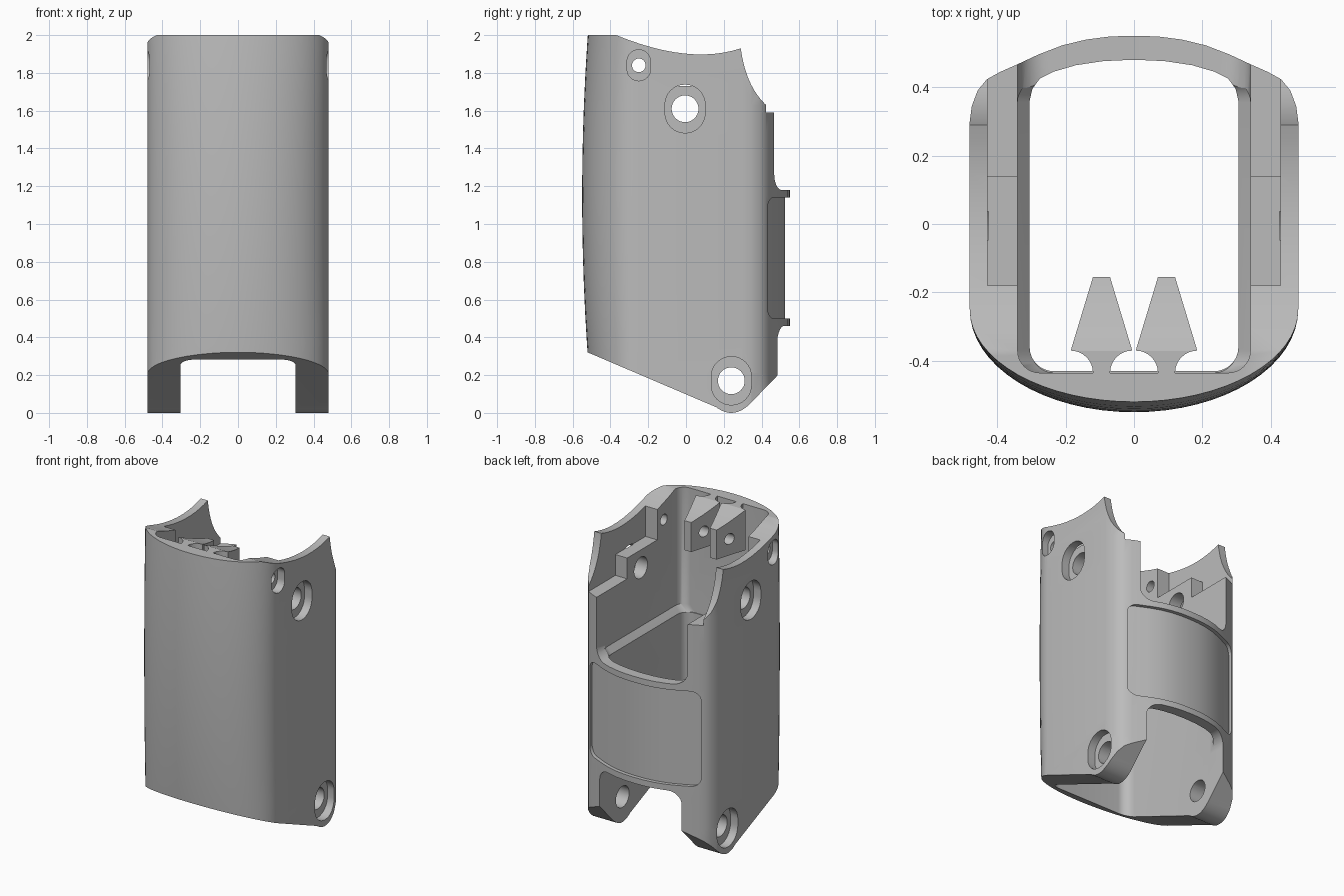
import bpy
import bmesh
import math

if "Cube" in bpy.data.objects:
    bpy.data.objects.remove(bpy.data.objects["Cube"])

grey = bpy.data.materials.new("plain_grey")
grey.use_nodes = True
grey.diffuse_color = (0.5, 0.5, 0.5, 1)
grey.node_tree.nodes["Principled BSDF"].inputs["Base Color"].default_value = (0.5, 0.5, 0.5, 1)


def loft(name, rings):
    """Closed solid through equal-length rings of 3D points."""
    bm = bmesh.new()
    rows = [[bm.verts.new(p) for p in ring] for ring in rings]
    for low, high in zip(rows, rows[1:]):
        for i in range(len(low)):
            j = (i + 1) % len(low)
            bm.faces.new((low[i], low[j], high[j], high[i]))
    bm.faces.new(rows[0])
    bm.faces.new(rows[-1])
    bmesh.ops.recalc_face_normals(bm, faces=bm.faces)
    mesh = bpy.data.meshes.new(name)
    bm.to_mesh(mesh)
    bm.free()
    mesh.materials.append(grey)
    obj = bpy.data.objects.new(name, mesh)
    bpy.context.collection.objects.link(obj)
    return obj


def prism(name, outline, axis, start, end):
    """Extrude a 2D outline along the x, y or z axis."""
    place = {"x": lambda a, b, d: (d, a, b),
             "y": lambda a, b, d: (a, d, b),
             "z": lambda a, b, d: (a, b, d)}[axis]
    return loft(name, [[place(a, b, d) for a, b in outline] for d in (start, end)])


def combine(target, tool, operation="DIFFERENCE"):
    mod = target.modifiers.new(tool.name, "BOOLEAN")
    mod.object = tool
    mod.operation = operation
    mod.solver = "EXACT"
    bpy.context.view_layer.objects.active = target
    bpy.ops.object.modifier_apply(modifier=mod.name)
    bpy.data.objects.remove(tool)


def rounded(a0, a1, b0, b1, r, steps=8):
    corners = [(a1 - r, b1 - r), (a0 + r, b1 - r), (a0 + r, b0 + r), (a1 - r, b0 + r)]
    return [(a + r * math.cos(t), b + r * math.sin(t))
            for k, (a, b) in enumerate(corners)
            for t in [math.pi / 2 * (k + i / steps) for i in range(steps + 1)]]


def circle(a, b, r, n=32):
    return [(a + r * math.cos(math.tau * i / n), b + r * math.sin(math.tau * i / n))
            for i in range(n)]


def bezier(p, c, q, n=12):
    return [tuple((1 - t) ** 2 * p[k] + 2 * t * (1 - t) * c[k] + t * t * q[k] for k in (0, 1))
            for t in [i / n for i in range(n + 1)]]


def mirrored(half):
    """Half outline from the centre front to the centre back, closed on both sides."""
    return half + [(-x, y) for x, y in reversed(half[1:-1])]


# Outer shell: elliptical front, flat sides, shallow curved back
front = [(0.48 * math.sin(t), -0.25 - 0.3 * math.cos(t))
         for t in [math.pi / 2 * i / 16 for i in range(17)]]
back = [(0.48, 0.3), (0.474, 0.345), (0.457, 0.39), (0.43, 0.423), (0.39, 0.445),
        (0.34, 0.467), (0.28, 0.495), (0.21, 0.522), (0.14, 0.539), (0.07, 0.548), (0, 0.55)]
outline = mirrored(front + back)


def barrel(z):
    """The front face bows forward at mid height."""
    push = 0.03 * ((z - 1.15) / 0.85) ** 2
    return [(x, y + push * min(max((-y - 0.25) / 0.3, 0), 1), z) for x, y in outline]


body = loft("grip_shell", [barrel(-0.1 + 2.2 * i / 14) for i in range(15)])

# Main cavity, then the wider upper cavity with a sloped ledge
corner = [(0.235 + 0.07 * math.sin(t), -0.36 - 0.07 * math.cos(t))
          for t in [math.pi / 2 * i / 8 for i in range(9)]]
inner_back = [(0.305, 0.36), (0.297, 0.395), (0.275, 0.425), (0.235, 0.445),
              (0.17, 0.464), (0.09, 0.476), (0, 0.48)]
cavity = mirrored([(0, -0.43)] + corner + inner_back)
combine(body, prism("main_cavity", cavity, "z", -0.3, 2.3))


def ring(half_width, z):
    return [(x, y, z) for x, y in rounded(-half_width, half_width, -0.435, 0.42, 0.065)]


combine(body, loft("upper_cavity", [ring(0.3, 1.17), ring(0.34, 1.215), ring(0.34, 2.3)]))

# Openings in the back, above and below the band
combine(body, prism("upper_opening", rounded(-0.34, 0.34, 1.18, 2.4, 0.085), "y", 0.2, 0.8))
combine(body, prism("lower_opening", rounded(-0.305, 0.305, -0.4, 0.46, 0.085), "y", 0.2, 0.8))

# Shallow recessed panel on the back band
panel = prism("panel", rounded(-0.415, 0.415, 0.5, 1.14, 0.06), "y", 0.2, 0.8)
combine(panel, prism("panel_floor", [(x, y - 0.025) for x, y in outline], "z", 0, 2))
combine(body, panel)

# Stepped ledges inside both side walls
for side in (-1, 1):
    for y0, y1, z in ((-0.18, 0.15, 1.73), (0.14, 0.8, 1.59)):
        step = [(y0, z), (y1, z), (y1, 2.4), (y0, 2.4)]
        combine(body, prism("ledge", step, "x", side * 0.3, side * 0.428))

# Two ribs on the inner front wall, flared at the root
flare = [(0.025 + 0.065 * (1 - math.sin(t)), -0.37 - 0.065 * (1 - math.cos(t)))
         for t in [math.pi / 2 * i / 8 for i in range(9)]]
half_rib = [(0.09, -0.46)] + [(x, y) for x, y in reversed(flare)] + [(0.025, -0.155)]
for centre in (-0.095, 0.095):
    rib = ([(centre + x, y) for x, y in half_rib]
           + [(centre - x, y) for x, y in reversed(half_rib)])
    combine(body, prism("rib", rib, "z", 1.73, 2.05), "UNION")

# Side silhouette: dished top, scooped back corner, slanted foot
profile = [(-0.7, 2)]
profile += bezier((-0.37, 2), (0.02, 1.84), (0.29, 1.93))
profile += bezier((0.29, 1.93), (0.32, 1.7), (0.46, 1.6))[1:]
profile += [(0.7, 1.6), (0.7, 0.42)]
profile += bezier((0.36, 0.07), (0.3, 0), (0.24, 0), 6)
profile += bezier((0.24, 0), (0.2, 0), (0.16, 0.03), 6)[1:]
profile += [(-0.7, 0.397)]
combine(body, prism("side_profile", profile, "x", -1, 1), "INTERSECT")

# Cross holes with pill-shaped recesses on both outer faces
for y, z, r, wide, tall in ((-0.25, 1.84, 0.036, 0.062, 0.082),
                            (-0.005, 1.61, 0.071, 0.106, 0.128),
                            (0.24, 0.17, 0.071, 0.106, 0.128)):
    combine(body, prism("hole", circle(y, z, r), "x", -1, 1))
    for side in (-1, 1):
        pill = rounded(y - wide, y + wide, z - tall, z + tall, wide - 0.001)
        combine(body, prism("recess", pill, "x", side * 0.425, side * 0.7))

bpy.ops.object.select_all(action="DESELECT")
body.select_set(True)
bpy.context.view_layer.objects.active = body
bpy.ops.object.shade_smooth_by_angle(angle=math.radians(30))
